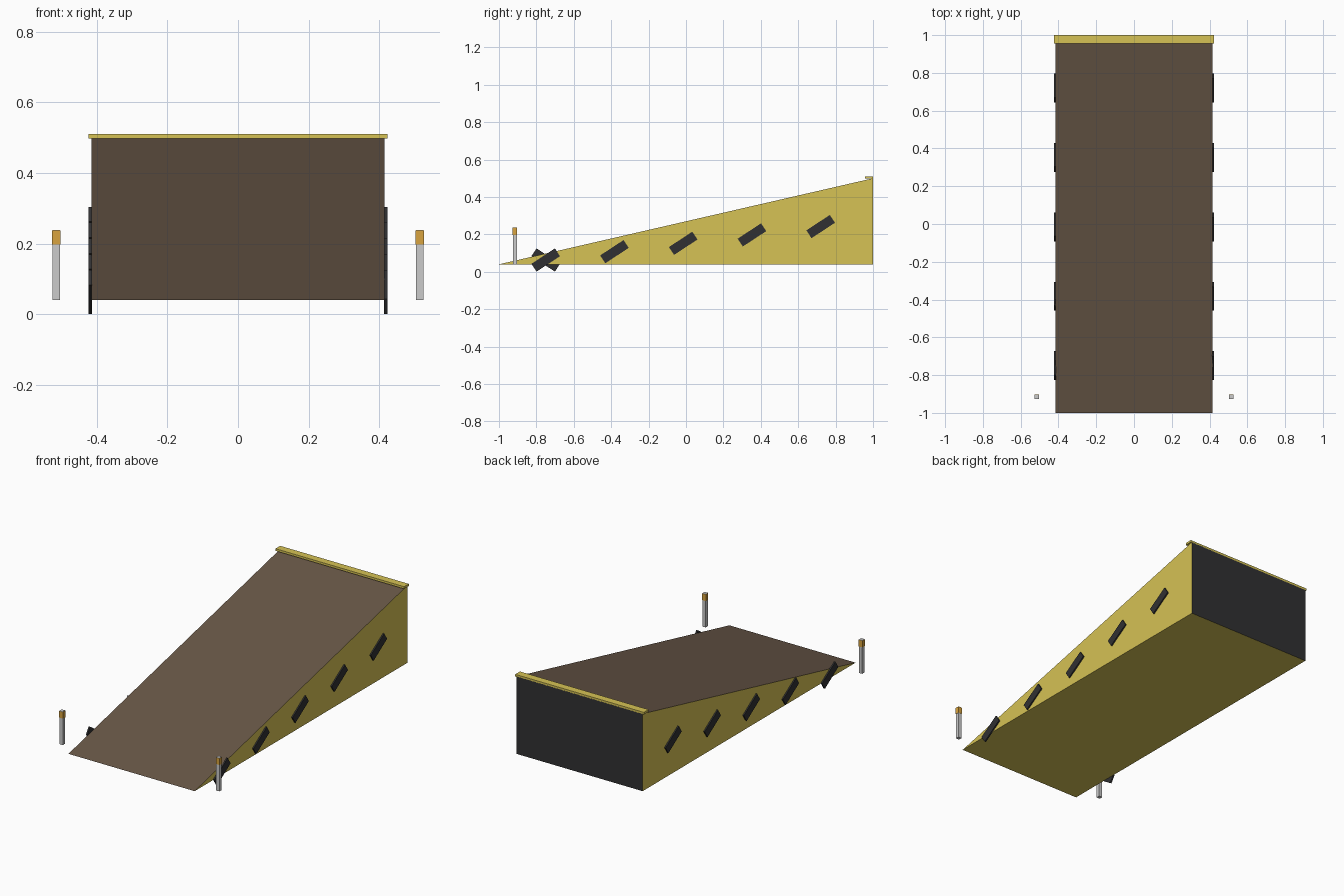
import bpy
import bmesh
from mathutils import Matrix

if "Cube" in bpy.data.objects:
    bpy.data.objects.remove(bpy.data.objects["Cube"])


def material(name, rgb):
    m = bpy.data.materials.new(name)
    m.diffuse_color = (*rgb, 1)
    m.use_nodes = True
    m.node_tree.nodes["Principled BSDF"].inputs["Base Color"].default_value = m.diffuse_color
    return m


yellow = material("yellow_paint", (0.67, 0.54, 0.09))
brown = material("brown_deck", (0.14, 0.095, 0.063))
dark = material("dark_rubber", (0.03, 0.03, 0.032))
orange = material("orange_reflector", (0.69, 0.37, 0.05))


def finish(name, bm, mats):
    mesh = bpy.data.meshes.new(name)
    bm.to_mesh(mesh)
    bm.free()
    for m in mats:
        mesh.materials.append(m)
    ob = bpy.data.objects.new(name, mesh)
    bpy.context.collection.objects.link(ob)
    return ob


def box(name, center, size, mat=None, tilt=0):
    bm = bmesh.new()
    bmesh.ops.create_cube(bm, size=1, matrix=Matrix.Diagonal((*size, 1)))
    ob = finish(name, bm, [mat] if mat else [])
    ob.location = center
    ob.rotation_euler.x = tilt
    return ob


# Ramp wedge: triangular side profile extruded across x
bm = bmesh.new()
profile = [(-1, 0.04), (1, 0.04), (1, 0.5)]
face = bm.faces.new([bm.verts.new((-0.415, y, z)) for y, z in profile])
ext = bmesh.ops.extrude_face_region(bm, geom=[face])
moved = [v for v in ext["geom"] if isinstance(v, bmesh.types.BMVert)]
bmesh.ops.translate(bm, verts=moved, vec=(0.83, 0, 0))
bmesh.ops.recalc_face_normals(bm, faces=bm.faces)
for f in bm.faces:
    f.normal_update()
    if f.normal.z > 0.5:
        f.material_index = 1
    elif f.normal.y > 0.5:
        f.material_index = 2
finish("ramp_body", bm, [yellow, brown, dark])

# Lip along the top edge
box("top_lip", (0, 0.978, 0.504), (0.846, 0.044, 0.013), yellow)

for side, s in (("left", -1), ("right", 1)):
    # Slanted hazard stripes, mirrored in slant between the sides
    for i in range(5):
        box(f"{side}_stripe_{i + 1}",
            (s * 0.4185, -0.75 + i * 0.3675, 0.063 + i * 0.0447),
            (0.009, 0.15, 0.05), dark, s * 0.58)
    # Marker post with reflector band
    box(f"{side}_marker_post", (s * 0.515, -0.915, 0.139), (0.022, 0.022, 0.198))
    box(f"{side}_reflector", (s * 0.515, -0.915, 0.217), (0.025, 0.023, 0.039), orange)
